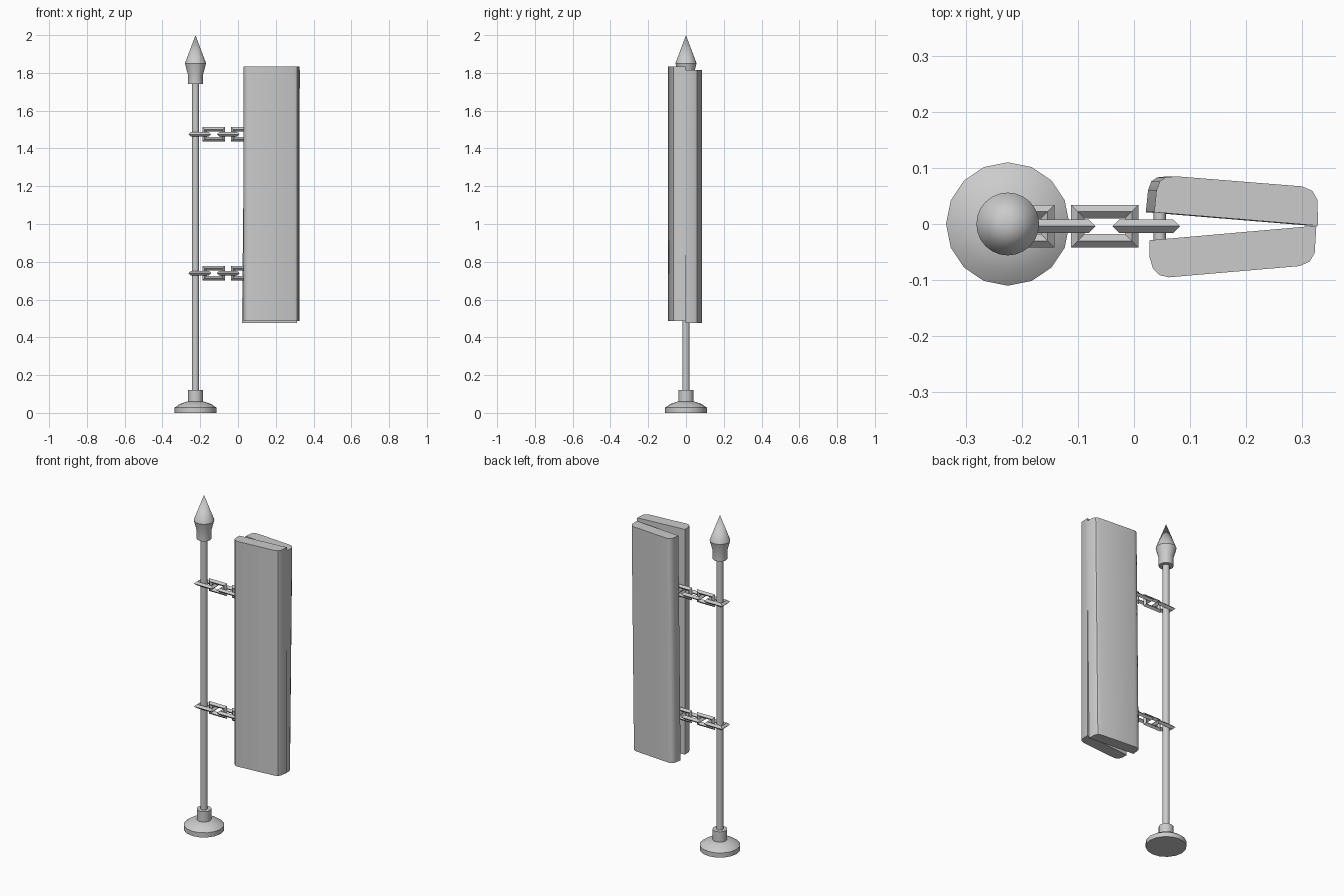
import bpy, bmesh, math
from mathutils import Matrix, Vector

cube = bpy.data.objects.get("Cube")
if cube:
    bpy.data.objects.remove(cube, do_unlink=True)

grey = bpy.data.materials.new("plain_grey")
grey.use_nodes = True
GREY = (0.6, 0.6, 0.6, 1)
grey.diffuse_color = GREY
grey.node_tree.nodes["Principled BSDF"].inputs["Base Color"].default_value = GREY

POLE_X = -0.225
CHAIN_Y = -0.004


def finish(name, bm, smooth_angle=None):
    bmesh.ops.recalc_face_normals(bm, faces=bm.faces)
    mesh = bpy.data.meshes.new(name)
    bm.to_mesh(mesh)
    bm.free()
    mesh.materials.append(grey)
    obj = bpy.data.objects.new(name, mesh)
    bpy.context.collection.objects.link(obj)
    if smooth_angle:
        bpy.ops.object.select_all(action="DESELECT")
        obj.select_set(True)
        bpy.context.view_layer.objects.active = obj
        bpy.ops.object.shade_smooth_by_angle(angle=math.radians(smooth_angle))
    return obj


def lathe(name, profile, sides):
    """Spin a (radius, height) profile around the pole axis."""
    bm = bmesh.new()
    verts = [bm.verts.new((r, 0, z)) for r, z in profile]
    edges = [bm.edges.new(pair) for pair in zip(verts, verts[1:])]
    bmesh.ops.spin(bm, geom=verts + edges, axis=(0, 0, 1), cent=(0, 0, 0),
                   angle=math.tau, steps=sides, use_duplicate=False)
    bmesh.ops.remove_doubles(bm, verts=bm.verts, dist=0.0001)
    bmesh.ops.translate(bm, verts=bm.verts, vec=(POLE_X, 0, 0))
    return finish(name, bm, 35)


def chain_link(name, x, z, upright):
    """Rectangular link made from a bar of diamond section."""
    bm = bmesh.new()
    half_len, half_wide, r = 0.048, 0.026, 0.012
    rings = []
    for sx, sy in ((1, 1), (-1, 1), (-1, -1), (1, -1)):
        ring = [(half_len + d) * sx for d in (r, 0, -r, 0)]
        wide = [(half_wide + d) * sy for d in (r, 0, -r, 0)]
        rings.append([bm.verts.new(p) for p in zip(ring, wide, (0, r, 0, -r))])
    for i in range(4):
        a, b = rings[i], rings[(i + 1) % 4]
        for j in range(4):
            k = (j + 1) % 4
            bm.faces.new((a[j], b[j], b[k], a[k]))
    turn = Matrix.Rotation(math.pi / 2 if upright else 0, 4, "X")
    bm.transform(Matrix.Translation((x, CHAIN_Y, z)) @ turn)
    return finish(name, bm)


def slab(name, outline, bottom, top, lean):
    """Extrude a plan outline upward, its foot offset sideways by lean."""
    bm = bmesh.new()
    low = [bm.verts.new((x - lean, y, bottom)) for x, y in outline]
    face = bm.faces.new(low)
    up = bmesh.ops.extrude_face_region(bm, geom=[face])["geom"]
    bmesh.ops.translate(bm, verts=[v for v in up if isinstance(v, bmesh.types.BMVert)],
                        vec=Vector((lean, 0, top - bottom)))
    return finish(name, bm, 35)


# Stand: base, pole and pointed finial
lathe("base", [(0, 0), (0.11, 0), (0.11, 0.028), (0.085, 0.046), (0.045, 0.06),
               (0.04, 0.06), (0.04, 0.122), (0, 0.122)], 16)
lathe("pole", [(0, 0.1), (0.019, 0.1), (0.019, 1.76), (0, 1.76)], 16)
lathe("finial", [(0, 1.74), (0.04, 1.74), (0.04, 1.79), (0.056, 1.85), (0, 2)], 24)

# Two chains, each with alternating flat and upright links and a pin
for label, z in (("lower", 0.74), ("upper", 1.475)):
    for i, x in enumerate((-0.202, -0.129, -0.052, 0.022)):
        chain_link(f"{label}_chain_link_{i + 1}", x, z, i % 2 == 1)
    bm = bmesh.new()
    bmesh.ops.create_cone(bm, cap_ends=True, segments=12, radius1=0.011,
                          radius2=0.011, depth=0.1)
    bm.transform(Matrix.Translation((0.046, CHAIN_Y, z))
                 @ Matrix.Rotation(math.pi / 2, 4, "X"))
    finish(f"{label}_chain_pin", bm, 35)

# Pair of tall covers, meeting along the right edge and opening toward the pole
slab("front_cover", [(0.028, -0.029), (0.028, -0.06), (0.034, -0.08), (0.045, -0.091),
                     (0.062, -0.095), (0.295, -0.075), (0.313, -0.067),
                     (0.322, -0.052), (0.325, -0.003)], 0.487, 1.835, 0)
slab("back_cover", [(0.036, 0.021), (0.04, 0.06), (0.046, 0.076), (0.056, 0.083),
                    (0.075, 0.085), (0.3, 0.067), (0.318, 0.059), (0.327, 0.043),
                    (0.328, -0.003)], 0.475, 1.815, 0.015)
